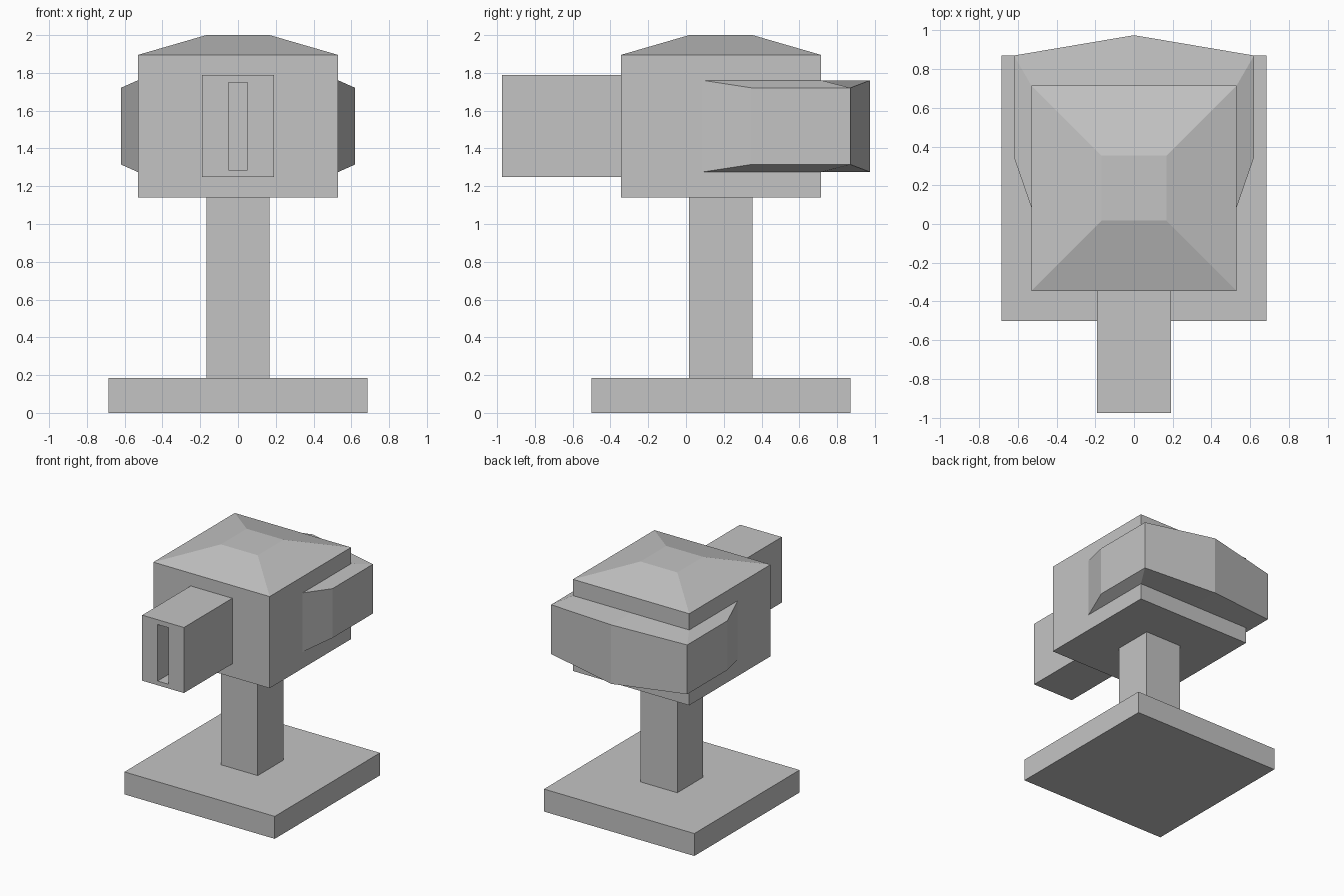
import bpy
import bmesh
from mathutils import Vector

cube = bpy.data.objects.get("Cube")
if cube:
    bpy.data.objects.remove(cube, do_unlink=True)

# One plain grey for everything
GREY = (0.55, 0.55, 0.55, 1)
grey = bpy.data.materials.new("plain grey")
grey.use_nodes = True
grey.diffuse_color = GREY
grey.node_tree.nodes["Principled BSDF"].inputs["Base Color"].default_value = GREY


def loft(name, rings):
    """Skin a row of point rings and cap both ends."""
    bm = bmesh.new()
    loops = [[bm.verts.new(Vector(p)) for p in ring] for ring in rings]
    for a, b in zip(loops, loops[1:]):
        for i in range(len(a)):
            j = (i + 1) % len(a)
            bm.faces.new((a[i], a[j], b[j], b[i]))
    bm.faces.new(loops[0])
    bm.faces.new(loops[-1])
    bmesh.ops.remove_doubles(bm, verts=bm.verts, dist=0.0005)
    bmesh.ops.recalc_face_normals(bm, faces=bm.faces)
    mesh = bpy.data.meshes.new(name)
    bm.to_mesh(mesh)
    bm.free()
    mesh.materials.append(grey)
    obj = bpy.data.objects.new(name, mesh)
    bpy.context.collection.objects.link(obj)
    return obj


def flat_ring(half, z):
    """Level square around the post axis."""
    cy = 0.185
    return [(sx * half, cy + sy * half, z)
            for sx, sy in ((-1, -1), (1, -1), (1, 1), (-1, 1))]


def upright_ring(half, low, high, y):
    """Rectangle facing the front."""
    return [(-half, y, low), (half, y, low), (half, y, high), (-half, y, high)]


# Stand
loft("base_plate", [flat_ring(0.685, 0), flat_ring(0.685, 0.185)])
loft("post", [flat_ring(0.168, 0.185), flat_ring(0.168, 1.14)])

# Head with a flat-topped hipped roof
loft("head", [flat_ring(0.53, 1.14), flat_ring(0.53, 1.895), flat_ring(0.168, 2.0)])

# Snout with a deep upright slot in its front
loft("snout", [upright_ring(0.19, 1.25, 1.79, -0.345),
               upright_ring(0.19, 1.25, 1.79, -0.975),
               upright_ring(0.05, 1.285, 1.75, -0.975),
               upright_ring(0.05, 1.285, 1.75, -0.475)])

# Guard wrapping the sides and back: inner xy, outer xy, outer half height
MID, TALL, SHORT = 1.518, 0.243, 0.203
stations = [((0.53, 0.085), (0.53, 0.085), TALL),
            ((0.53, 0.345), (0.62, 0.345), SHORT),
            ((0.53, 0.715), (0.62, 0.87), SHORT),
            ((0, 0.715), (0, 0.975), TALL)]
half_rings = [[(*inner, MID - TALL), (*outer, MID - h),
               (*outer, MID + h), (*inner, MID + TALL)]
              for inner, outer, h in stations]
other_half = [[(-x, y, z) for x, y, z in ring] for ring in half_rings[-2::-1]]


def wrap_guard(rings):
    # The pointed tips close by themselves, so the ends need only an edge
    bm = bmesh.new()
    loops = [[bm.verts.new(p) for p in ring] for ring in rings]
    for a, b in zip(loops, loops[1:]):
        for i in range(4):
            j = (i + 1) % 4
            bm.faces.new((a[i], a[j], b[j], b[i]))
    bmesh.ops.remove_doubles(bm, verts=bm.verts, dist=0.0005)
    bmesh.ops.recalc_face_normals(bm, faces=bm.faces)
    mesh = bpy.data.meshes.new("wrap_guard")
    bm.to_mesh(mesh)
    bm.free()
    mesh.materials.append(grey)
    bpy.context.collection.objects.link(bpy.data.objects.new("wrap_guard", mesh))


wrap_guard(half_rings + other_half)
